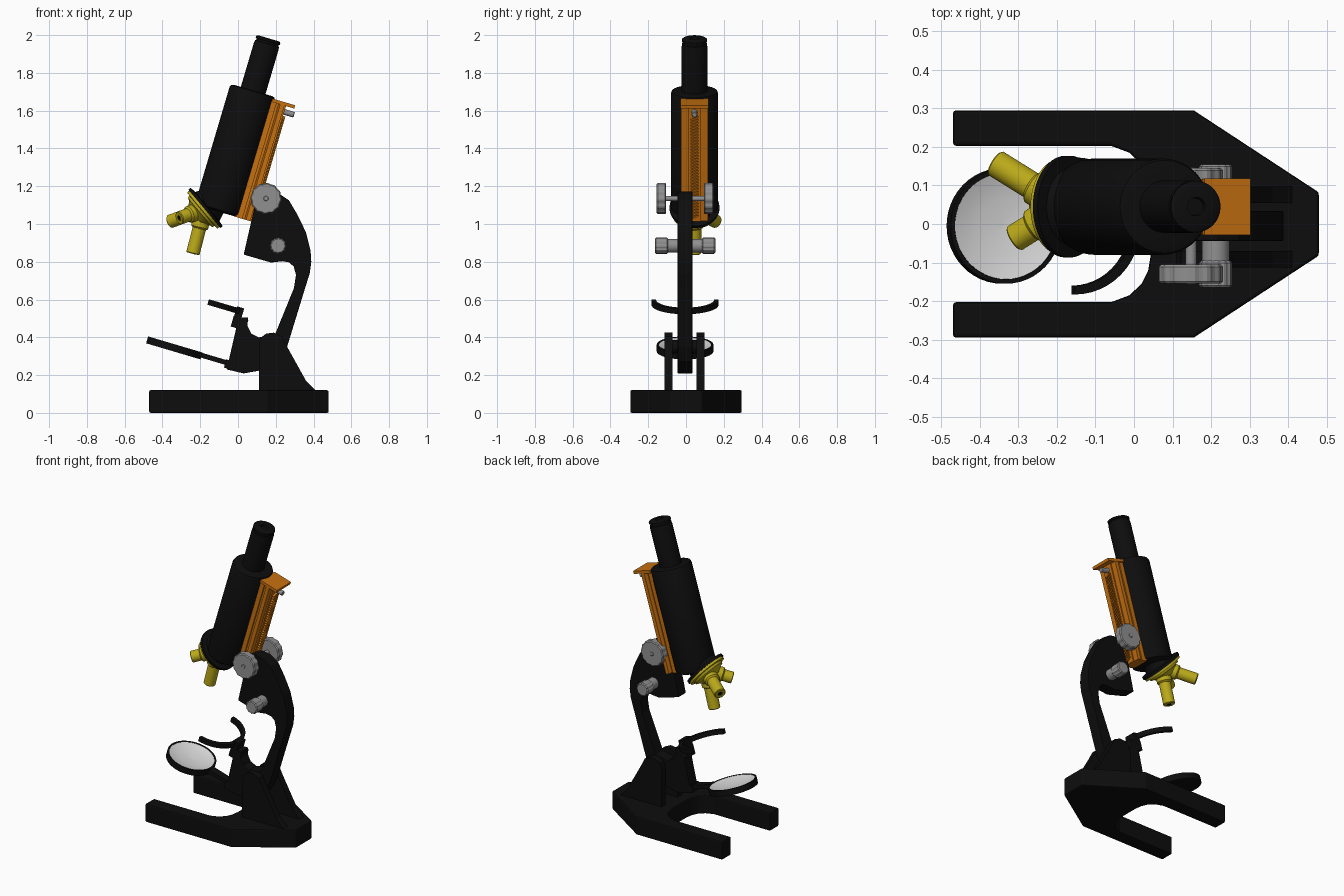
import bpy, bmesh
from math import radians, sin, cos, pi
from mathutils import Matrix, Vector

cube = bpy.data.objects.get("Cube")
if cube:
    bpy.data.objects.remove(cube, do_unlink=True)


def material(name, rgb, rough=0.6):
    m = bpy.data.materials.new(name)
    m.use_nodes = True
    m.diffuse_color = (*rgb, 1)
    m.node_tree.nodes["Principled BSDF"].inputs["Base Color"].default_value = (*rgb, 1)
    m.node_tree.nodes["Principled BSDF"].inputs["Roughness"].default_value = rough
    return m


BLACK = material("black_enamel", (0.004, 0.004, 0.004))
ORANGE = material("orange_brass", (0.56, 0.16, 0.005))
YELLOW = material("yellow_brass", (0.5, 0.4, 0.01))
STEEL = material("grey_steel", (0.28, 0.28, 0.28))
MIRROR = material("mirror_white", (0.7, 0.7, 0.7))


def finish(name, bm, mat, frame, smooth=False, bevel=0):
    bmesh.ops.recalc_face_normals(bm, faces=bm.faces)
    mesh = bpy.data.meshes.new(name)
    bm.to_mesh(mesh)
    bm.free()
    mesh.materials.append(mat)
    if smooth:
        mesh.polygons.foreach_set("use_smooth", [True] * len(mesh.polygons))
        mesh.set_sharp_from_angle(angle=radians(35))
    ob = bpy.data.objects.new(name, mesh)
    bpy.context.collection.objects.link(ob)
    ob.matrix_world = frame
    if bevel:
        mod = ob.modifiers.new("Bevel", "BEVEL")
        mod.width, mod.segments, mod.limit_method = bevel, 2, "ANGLE"
        mod.angle_limit = radians(40)
    return ob


def lathe(name, profile, frame, mat, sides=48, flute=1.0):
    """Turn (radius, height) points around local z; flute < 1 cuts grooves."""
    bm = bmesh.new()
    rings = []
    for r, h in profile:
        ring = []
        for i in range(sides):
            a = 2 * pi * i / sides
            k = r * (flute if i % 4 > 1 else 1)
            ring.append(bm.verts.new((k * cos(a), k * sin(a), h)))
        rings.append(ring)
    for lo, hi in zip(rings, rings[1:]):
        for i in range(sides):
            j = (i + 1) % sides
            bm.faces.new((lo[i], lo[j], hi[j], hi[i]))
    bm.faces.new(rings[0])
    bm.faces.new(rings[-1])
    return finish(name, bm, mat, frame, smooth=flute == 1)


def rod(name, r, h0, h1, frame, mat, flute=1.0):
    c = min(0.006, r * 0.2)
    return lathe(name, [(r - c, h0), (r, h0 + c), (r, h1 - c), (r - c, h1)], frame, mat, flute=flute)


def prism(name, outline, depth, frame, mat, bevel=0):
    """Extrude a flat outline by depth, centred on local z."""
    bm = bmesh.new()
    face = bm.faces.new([bm.verts.new((x, y, -depth / 2)) for x, y in outline])
    top = bmesh.ops.extrude_face_region(bm, geom=[face])["geom"]
    bmesh.ops.translate(bm, vec=(0, 0, depth), verts=[v for v in top if isinstance(v, bmesh.types.BMVert)])
    return finish(name, bm, mat, frame, bevel=bevel)


def box(name, size, centre, frame, mat, bevel=0, roll=0):
    bm = bmesh.new()
    bmesh.ops.create_cube(bm, size=1)
    m = Matrix.Translation(centre) @ Matrix.Rotation(roll, 4, "X") @ Matrix.Diagonal((*size, 1))
    bmesh.ops.transform(bm, matrix=m, verts=bm.verts)
    return finish(name, bm, mat, frame, bevel=bevel)


def at(x, y, z, rot=Matrix()):
    return Matrix.Translation((x, y, z)) @ rot


TILT = Matrix.Rotation(radians(16.5), 4, "Y")
UPRIGHT = Matrix.Rotation(pi / 2, 4, "X")     # outline drawn in x and z
SIDEWAYS = Matrix.Rotation(-pi / 2, 4, "X")   # turned along y
MID = -0.005

# Horseshoe base
half = [(0.045, 0.07), (0.037, 0.12), (0.02, 0.155), (-0.012, 0.185), (-0.06, 0.203),
        (-0.47, 0.203), (-0.47, 0.295), (0.155, 0.295), (0.48, 0.082)]
base = half + [(x, -y) for x, y in reversed(half)]
prism("base", base, 0.12, at(0, 0, 0.06), BLACK, bevel=0.008)

# Twin pillar plates and the hinge between them
plate = [(0.11, 0.11), (0.11, 0.36), (0.122, 0.4), (0.15, 0.42), (0.19, 0.425), (0.232, 0.405),
         (0.26, 0.35), (0.36, 0.17), (0.41, 0.12), (0.41, 0.11)]
for side, y in (("right", -0.092), ("left", 0.076)):
    prism(side + "_pillar", plate, 0.043, at(0, y, 0, UPRIGHT), BLACK)
rod("hinge_pin", 0.035, -0.1, 0.09, at(0.185, 0, 0.35, SIDEWAYS), BLACK)

# Curved arm with its foot
arm = [(0.1, 1.15), (0.15, 1.172), (0.215, 1.162), (0.27, 1.125), (0.317, 1.045), (0.36, 0.955),
       (0.384, 0.86), (0.388, 0.8), (0.38, 0.74), (0.355, 0.66), (0.26, 0.35), (0.217, 0.272),
       (0.12, 0.225), (0.03, 0.209), (-0.06, 0.23), (-0.005, 0.468), (0.01, 0.505), (0.053, 0.505),
       (0.05, 0.46), (0.07, 0.42), (0.11, 0.4), (0.196, 0.415), (0.296, 0.66), (0.307, 0.73),
       (0.295, 0.775), (0.27, 0.797), (0.235, 0.803), (0.175, 0.796), (0.03, 0.838), (0.07, 1.013)]
prism("arm", arm, 0.078, at(0, MID, 0, UPRIGHT), BLACK, bevel=0.004)

# Open half-ring stage on its stepped bracket
arc = [radians(-90 + 7.5 * i) for i in range(25)]
ring = [(0.178 * cos(a), 0.178 * sin(a)) for a in arc]
ring += [(0.155 * cos(a), 0.155 * sin(a)) for a in reversed(arc)]
prism("stage_ring", ring, 0.03, at(-0.158, MID, 0.587, TILT), BLACK)
box("stage_bracket", (0.04, 0.076, 0.07), (0, 0, 0), at(0.004, MID, 0.525, TILT), BLACK)
box("stage_block", (0.08, 0.077, 0.06), (0, 0, 0), at(0.008, MID, 0.475, TILT), BLACK)

# Mirror dish, glass and stem
dish = at(-0.337, MID, 0.345, TILT)
lathe("mirror_dish", [(0.01, -0.02), (0.15, -0.02), (0.15, 0.018), (0.139, 0.018), (0.134, 0.008),
                      (0.07, -0.004), (0.01, -0.008)], dish, BLACK)
lathe("mirror_glass", [(0.002, -0.004), (0.07, 0.001), (0.11, 0.008), (0.14, 0.017), (0.138, 0.012),
                       (0.07, -0.002), (0.002, -0.007)], dish, MIRROR)
box("mirror_stem", (0.17, 0.05, 0.026), (0, 0, 0), at(-0.125, MID, 0.285, TILT), BLACK)
box("mirror_socket", (0.08, 0.076, 0.045), (0, 0, 0), at(-0.03, MID, 0.25, TILT), BLACK)

# Body tube and eyepiece, with heights measured down from the eyepiece
tube = at(0.162, 0.045, 1.983, TILT)
lathe("body_tube", [(0.105, -0.955), (0.122, -0.945), (0.125, -0.93), (0.125, -0.305), (0.12, -0.293),
                    (0.105, -0.288), (0.05, -0.288)], tube, BLACK)
lathe("eyepiece", [(0.068, -0.3), (0.068, -0.045), (0.066, -0.03), (0.061, -0.028), (0.061, -0.018),
                   (0.067, -0.016), (0.067, -0.006), (0.058, 0), (0.024, 0), (0.022, -0.015)], tube, BLACK)

# Dovetail rail with cap plate, toothed rack and stop pin
rail = [(0.1, 0.06), (0.138, 0.06), (0.138, 0.05), (0.15, 0.05), (0.158, 0.072), (0.182, 0.072),
        (0.182, 0.035), (0.19, 0.035)]
rail += [(x, -y) for x, y in reversed(rail)]
prism("focus_rail", rail, 0.64, tube @ Matrix.Translation((0, 0, -0.636)), ORANGE)
box("rail_cap", (0.125, 0.146, 0.018), (0.173, 0, -0.309), tube, ORANGE)
tooth = box("rack_teeth", (0.016, 0.044, 0.008), (0.195, 0, -0.385), tube, ORANGE, roll=radians(25))
rows = tooth.modifiers.new("Rows", "ARRAY")
rows.count, rows.use_relative_offset, rows.use_constant_offset = 34, False, True
rows.constant_offset_displace = (0, 0, -0.0165)
rod("stop_pin", 0.015, 0.18, 0.245, tube @ at(0, 0, -0.35, Matrix.Rotation(pi / 2, 4, "Y")), STEEL)

# Fluted focus knobs on their axles
coarse = at(0.148, MID, 1.135, SIDEWAYS)
rod("coarse_axle", 0.014, -0.152, 0.152, coarse, STEEL)
fine = at(0.212, MID, 0.885, SIDEWAYS)
rod("fine_axle", 0.036, -0.12, 0.12, fine, STEEL)
for side, s in (("right", -1), ("left", 1)):
    lo, hi = sorted((s * 0.1, s * 0.15))
    rod(side + "_coarse_knob", 0.083, lo, hi, coarse, STEEL, flute=0.955)
    lo, hi = sorted((s * 0.09, s * 0.16))
    rod(side + "_fine_knob", 0.043, lo, hi, fine, STEEL, flute=0.94)

# Revolving nosepiece
NOSE = Vector((-0.178, 0.045, 1.08))
normal = Vector((-0.766, 0, -0.64)).normalized()


def aimed(direction):
    return Matrix.Translation(NOSE) @ direction.to_track_quat("Z", "Y").to_matrix().to_4x4()


nose = aimed(normal)
lathe("nose_mount", [(0.06, -0.12), (0.1, -0.02), (0.132, -0.016), (0.132, 0)], nose, BLACK)
lathe("nosepiece", [(0.125, 0), (0.125, 0.014), (0.105, 0.016), (0.1, 0.03), (0.085, 0.034),
                    (0.06, 0.062), (0.02, 0.066)], nose, YELLOW)

# Three objectives spread around the nosepiece
down = Vector((-0.25, 0, -0.968))
for name, turn, length in (("long", 0, 0.245), ("medium", -120, 0.225), ("short", 120, 0.165)):
    # rotate about the nosepiece so that medium leans to +y
    options = [Matrix.Rotation(radians(t), 3, normal) @ down for t in (turn, -turn)]
    aim = max(options, key=lambda d: d.y if name == "medium" else -d.y)
    frame = aimed(aim)
    lathe(name + "_objective", [(0.046, 0.03), (0.046, 0.1), (0.042, 0.104), (0.036, 0.108),
                                (0.036, length - 0.004), (0.032, length), (0.016, length)], frame, YELLOW)
    rod(name + "_lens", 0.016, length - 0.003, length + 0.001, frame, BLACK)
